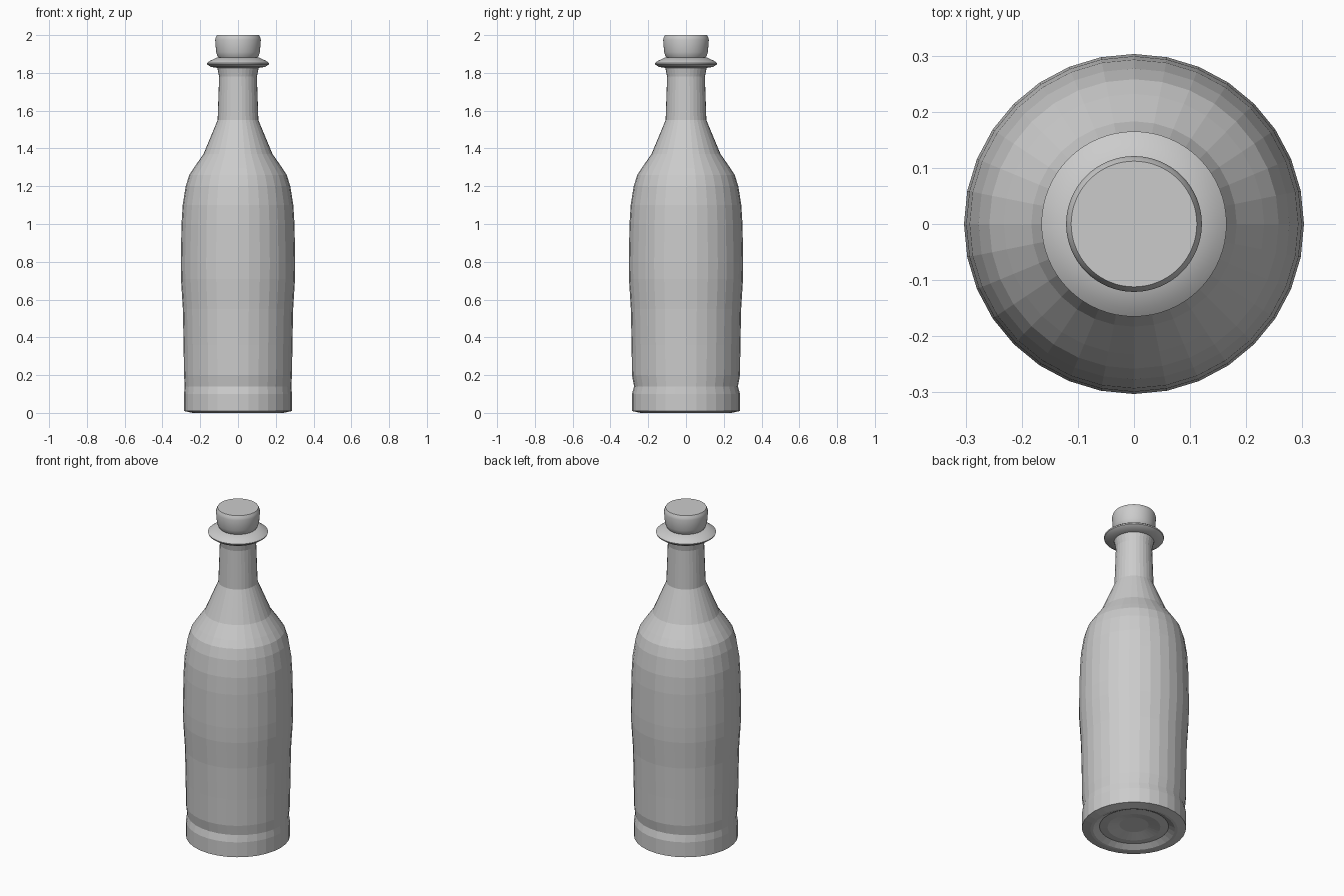
import bpy, bmesh
from math import cos, sin, tau

if "Cube" in bpy.data.objects:
    bpy.data.objects.remove(bpy.data.objects["Cube"], do_unlink=True)

grey = bpy.data.materials.new("plain grey")
grey.use_nodes = True
colour = (0.6, 0.6, 0.6, 1)
grey.diffuse_color = colour
grey.node_tree.nodes["Principled BSDF"].inputs["Base Color"].default_value = colour


def lathe(name, profile, sides, smooth=False):
    """Spin (radius, height) points round z and cap both ends."""
    bm = bmesh.new()
    rings = [[bm.verts.new((r * cos(tau * i / sides), r * sin(tau * i / sides), z))
              for i in range(sides)] for r, z in profile]
    for low, high in zip(rings, rings[1:]):
        for i in range(sides):
            j = (i + 1) % sides
            bm.faces.new((low[i], low[j], high[j], high[i]))
    bm.faces.new(rings[0][::-1])
    bm.faces.new(rings[-1])
    bmesh.ops.recalc_face_normals(bm, faces=bm.faces)
    mesh = bpy.data.meshes.new(name)
    bm.to_mesh(mesh)
    bm.free()
    mesh.materials.append(grey)
    obj = bpy.data.objects.new(name, mesh)
    bpy.context.collection.objects.link(obj)
    if smooth:
        bpy.ops.object.select_all(action="DESELECT")
        obj.select_set(True)
        bpy.context.view_layer.objects.active = obj
        bpy.ops.object.shade_smooth_by_angle(angle=0.5)
    return obj


# Faceted bottle with a recessed base, rounded shoulder and straight neck
bottle = lathe("bottle_body", [
    (0.08, 0.03), (0.145, 0.015), (0.19, 0.02), (0.225, 0), (0.24, 0),
    (0.286, 0.01), (0.286, 0.1), (0.282, 0.14), (0.286, 0.2), (0.288, 0.36),
    (0.292, 0.55), (0.302, 0.71), (0.303, 0.8), (0.299, 1.0), (0.293, 1.1),
    (0.277, 1.2), (0.258, 1.26), (0.232, 1.3), (0.183, 1.37),
    (0.108, 1.55), (0.1, 1.78), (0.11, 1.83)], 32)

# Shallow groove near the foot, deeper at front and back
for v in bottle.data.vertices:
    if abs(v.co.z - 0.14) < 0.01:
        v.co.y *= 0.975

# Flared lip round the mouth
lathe("neck_lip", [(0.1, 1.825), (0.145, 1.832), (0.163, 1.845),
                   (0.165, 1.852), (0.15, 1.863), (0.11, 1.882)], 64, True)

# Stopper in the mouth
lathe("stopper", [(0.095, 1.87), (0.108, 1.888), (0.116, 1.91),
                  (0.121, 1.975), (0.118, 1.988), (0.112, 2.0)], 64, True)
